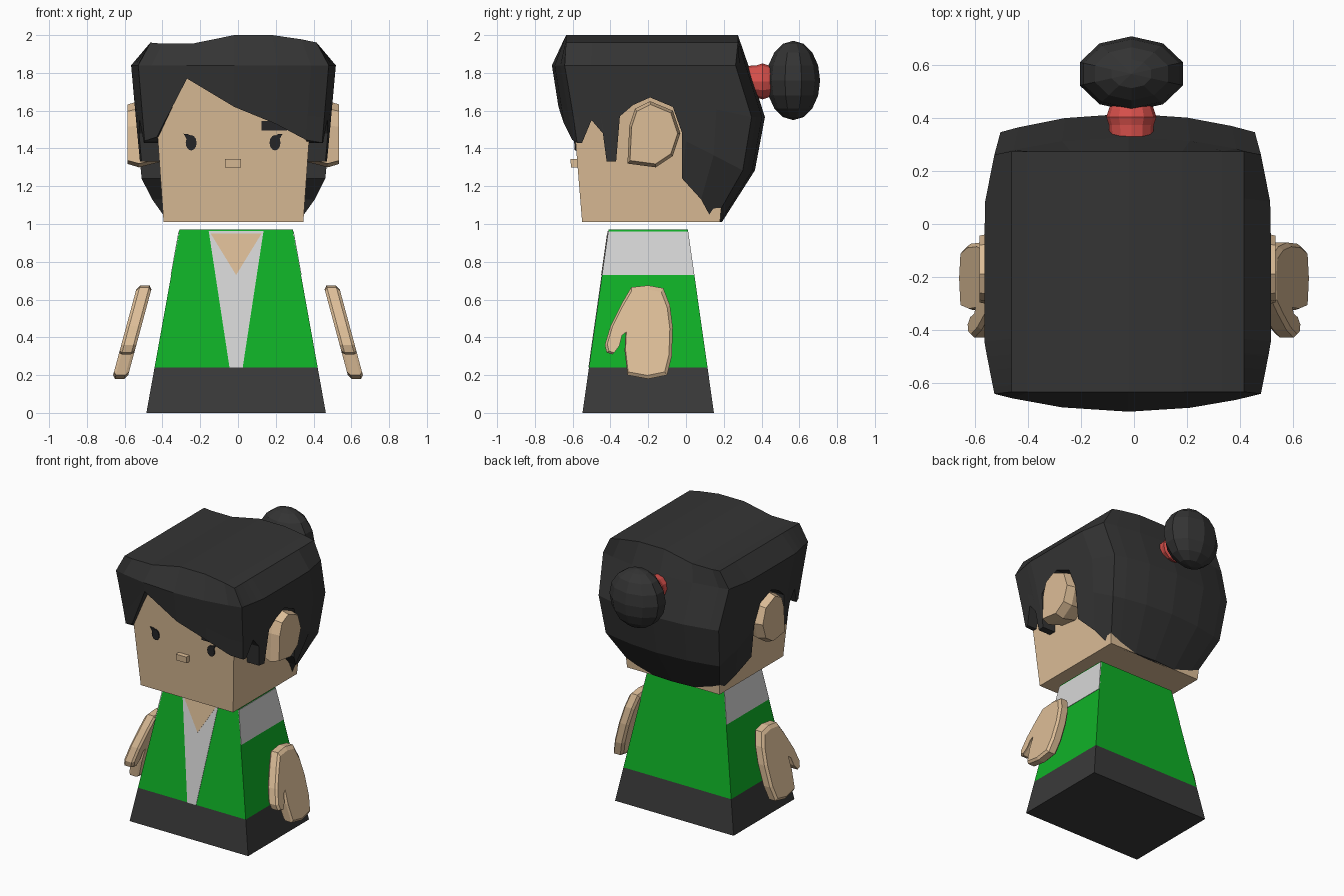
import bpy, bmesh, math
from mathutils import Matrix

default_cube = bpy.data.objects.get("Cube")
if default_cube:
    bpy.data.objects.remove(default_cube, do_unlink=True)


def material(name, r, g, b):
    mat = bpy.data.materials.new(name)
    mat.use_nodes = True
    mat.diffuse_color = (r, g, b, 1)
    shader = next(n for n in mat.node_tree.nodes if n.type == 'BSDF_PRINCIPLED')
    shader.inputs["Base Color"].default_value = (r, g, b, 1)
    return mat


skin = material("skin", 0.72, 0.51, 0.31)
hair_black = material("hair black", 0.034, 0.034, 0.034)
trouser_grey = material("trouser grey", 0.042, 0.042, 0.042)
vest_green = material("vest green", 0.005, 0.44, 0.02)
shirt_white = material("shirt white", 0.67, 0.67, 0.67)
tie_red = material("hair tie red", 0.68, 0.08, 0.07)
eye_black = material("eye black", 0.02, 0.02, 0.022)


def finish(bm, name, mat):
    bmesh.ops.recalc_face_normals(bm, faces=bm.faces)
    mesh = bpy.data.meshes.new(name)
    bm.to_mesh(mesh)
    bm.free()
    mesh.materials.append(mat)
    obj = bpy.data.objects.new(name, mesh)
    bpy.context.collection.objects.link(obj)
    return obj


def skin_rings(bm, rings):
    loops = [[bm.verts.new(p) for p in ring] for ring in rings]
    n = len(loops[0])
    for a, b in zip(loops, loops[1:]):
        for i in range(n):
            j = (i + 1) % n
            bm.faces.new((a[i], a[j], b[j], b[i]))
    return loops


def loft(name, rings, mat):
    """Join equal-length rings of points and cap both ends."""
    bm = bmesh.new()
    loops = skin_rings(bm, rings)
    bm.faces.new(loops[0])
    bm.faces.new(loops[-1])
    return finish(bm, name, mat)


def rect(cx, cy, w, d, z):
    return [(cx + sx * w, cy + sy * d, z) for sx, sy in ((-1, -1), (1, -1), (1, 1), (-1, 1))]


def interp(table, t):
    for (a, fa), (b, fb) in zip(table, table[1:]):
        if t <= b:
            return fa + (fb - fa) * (t - a) / (b - a)
    return table[-1][1]


# Body: one tapered block split into trousers and vest
BX, BY = -0.01, -0.2


def body_w(z):
    return 0.475 - 0.18 * z


def body_d(z):
    return 0.348 - 0.142 * z


def body_ring(z):
    return rect(BX, BY, body_w(z), body_d(z), z)


loft("trousers", [body_ring(0), body_ring(0.24)], trouser_grey)
loft("vest", [body_ring(0.24), body_ring(0.97)], vest_green)


def front_plate(name, points, surface, proud, mat):
    """Thin plate lying on a sloping front surface y = surface(z)."""
    loft(name, [[(x, surface(z) + off, z) for x, z in points] for off in (0.004, -proud)], mat)


def chest(z):
    return BY - body_d(z)


front_plate("shirt_front", [(-0.155, 0.962), (0.135, 0.962), (0.025, 0.24), (-0.045, 0.24)],
            chest, 0.003, shirt_white)
front_plate("neck_opening", [(-0.145, 0.95), (0.125, 0.95), (-0.01, 0.73)], chest, 0.005, skin)
for side, label in ((1, "left"), (-1, "right")):
    rings = []
    for off in (-0.004, 0.003):
        rings.append([(BX + side * (body_w(z) + off), BY + s * body_d(z), z)
                      for s, z in ((-1, 0.73), (1, 0.73), (1, 0.96), (-1, 0.96))])
    loft(label + "_shoulder_panel", rings, shirt_white)


# Hands and ears: side outlines given thickness along x
def side_slab(name, outline, layers, x_at, mat):
    cy = sum(p[0] for p in outline) / len(outline)
    cz = sum(p[1] for p in outline) / len(outline)
    rings = []
    for off, scale in layers:
        pts = [(cy + (y - cy) * scale, cz + (z - cz) * scale) for y, z in outline]
        rings.append([(x_at(z, off), y, z) for y, z in pts])
    loft(name, rings, mat)


hand = [(-0.31, 0.2), (-0.2, 0.18), (-0.1, 0.2), (-0.075, 0.3), (-0.07, 0.45), (-0.085, 0.57),
        (-0.12, 0.66), (-0.2, 0.675), (-0.29, 0.665), (-0.34, 0.58), (-0.4, 0.46), (-0.43, 0.36),
        (-0.42, 0.32), (-0.39, 0.31), (-0.36, 0.35), (-0.345, 0.41), (-0.32, 0.43), (-0.325, 0.33)]
ear = [(-0.31, 1.32), (-0.3, 1.52), (-0.27, 1.61), (-0.19, 1.65), (-0.07, 1.6),
       (-0.03, 1.48), (-0.07, 1.36), (-0.16, 1.3)]
HX = -0.024
for side, label in ((1, "left"), (-1, "right")):
    side_slab(label + "_hand", hand, [(-0.04, 0.92), (-0.025, 1), (0.025, 1), (0.04, 0.92)],
              lambda z, o: side * (0.497 + (0.66 - z) * 0.27 + o), skin)
    side_slab(label + "_ear", ear, [(0.36, 0.8), (0.5, 1), (0.56, 0.9)],
              lambda z, o: HX + side * o, skin)

# Head block, wider towards the top
loft("head", [rect(HX, -0.185, 0.37, 0.365, 1.01), rect(HX, -0.185, 0.43, 0.435, 1.87)], skin)


def face(z):
    return -0.55 - (z - 1.01) * 0.081


# Face details
front_plate("nose", [(-0.07, 1.3), (0.015, 1.3), (0.015, 1.345), (-0.07, 1.345)], face, 0.035, skin)
front_plate("left_brow", [(0.125, 1.495), (0.26, 1.495), (0.26, 1.545), (0.125, 1.545)],
            face, 0.008, eye_black)
for side, label in ((1, "left"), (-1, "right")):
    ex = -0.026 + side * 0.222
    oval = [(ex + 0.029 * math.cos(k * math.pi / 6), 1.43 + 0.041 * math.sin(k * math.pi / 6))
            for k in range(12)]
    front_plate(label + "_eye", oval, face, 0.008, eye_black)
    lash = [(ex, 1.465), (ex + side * 0.024, 1.45), (ex + side * 0.04, 1.478), (ex + side * 0.015, 1.475)]
    front_plate(label + "_lash", lash, face, 0.009, eye_black)

# Hair cap: columns run from a square top rim down to a ragged lower edge
FRONT = [(1.01, -0.5), (1.23, -0.61), (1.43, -0.645), (1.84, -0.71)]
BACK = [(1.01, 0.19), (1.23, 0.35), (1.45, 0.41), (1.6, 0.42), (1.84, 0.33)]
WIDTH = [(1.01, 0.37), (1.23, 0.485), (1.43, 0.505), (1.84, 0.542)]
RIM = [(-0.46, 1.96), (-0.29, 1.945), (-0.02, 2.0), (0.23, 2.0), (0.42, 1.96)]
CORNER_U, CORNER_V = 0.93, 0.87


def place(u, v, z):
    f, b = interp(FRONT, z), interp(BACK, z)
    return (HX + u * interp(WIDTH, z), (f + b) / 2 + v * (b - f) / 2, z)


def end_v(u):
    return 1 - (1 - CORNER_V) * (u / CORNER_U) ** 2


def side_u(v):
    return 1 - 0.07 * max(0, (abs(v) - 0.5) / 0.37)


fringe = [(-0.43, 1.46), (-0.27, 1.77), (-0.02, 1.62), (0.2, 1.53), (0.36, 1.445)]
locks = [(-0.55, 1.43), (-0.5, 1.55), (-0.44, 1.48), (-0.42, 1.33), (-0.37, 1.33), (-0.35, 1.57),
         (-0.28, 1.63), (-0.19, 1.67), (-0.07, 1.62), (-0.02, 1.48), (-0.02, 1.24), (0.08, 1.13)]

us = [(-CORNER_U, 1.44)]
us += [((x - HX) / interp(WIDTH, z), z) for x, z in fringe] + [(CORNER_U, 1.43)]
vs = []
for y, z in locks:
    f, b = interp(FRONT, z), interp(BACK, z)
    vs.append(((2 * y - f - b) / (b - f), z))

# Each column: u, v, rim u, rim v, lower edge height
front_cols = [(u, -end_v(u), u / CORNER_U, -1, z) for u, z in us]
left_cols = [(side_u(v), v, 1, v / CORNER_V, z) for v, z in vs]
back_cols = [(u, end_v(u), u / CORNER_U, 1, 1.01) for u, z in reversed(us)]
right_cols = [(-side_u(v), v, -1, v / CORNER_V, z) for v, z in reversed(vs)]
columns = front_cols + left_cols + back_cols + right_cols


def rim_point(ru, rv):
    x = HX + ru * 0.44
    return (x, -0.18 + rv * 0.455, interp(RIM, x))


def tuck(p):
    """Lower edge turned in to the head."""
    x, y, z = p
    w = 0.36 + (z - 1.01) * 0.07
    return (max(HX - w, min(HX + w, x)), max(face(z) + 0.01, min(0.17, y)), z)


rings = [[rim_point(ru, rv) for u, v, ru, rv, z in columns]]
for t in (0, 0.33, 0.67, 1):
    rings.append([place(u, v, 1.84 + (z - 1.84) * t) for u, v, ru, rv, z in columns])
rings.append([tuck(p) for p in rings[-1]])
bm = bmesh.new()
rim = skin_rings(bm, rings)[0]
nf, ns = len(us), len(vs)
front, left = rim[:nf], rim[nf:nf + ns]
back, right = rim[nf + ns:2 * nf + ns][::-1], rim[2 * nf + ns:]
for i in range(nf - 1):
    strip = [front[i], front[i + 1]]
    if i == nf - 2:
        strip += left
    strip += [back[i + 1], back[i]]
    if i == 0:
        strip += right
    bm.faces.new(strip)
finish(bm, "hair", hair_black)

# Bun and its tie
bm = bmesh.new()
bmesh.ops.create_uvsphere(bm, u_segments=10, v_segments=8, radius=1,
                          matrix=Matrix.Translation((-0.01, 0.568, 1.76)) @ Matrix.Diagonal((0.205, 0.142, 0.21, 1)))
finish(bm, "hair_bun", hair_black)


def circle(y, r):
    return [(-0.01 + r * math.cos(k * math.pi / 6), y, 1.755 + r * math.sin(k * math.pi / 6))
            for k in range(12)]


loft("hair_tie", [circle(0.3, 0.08), circle(0.375, 0.085), circle(0.405, 0.095),
                  circle(0.435, 0.085), circle(0.47, 0.07)], tie_red)
